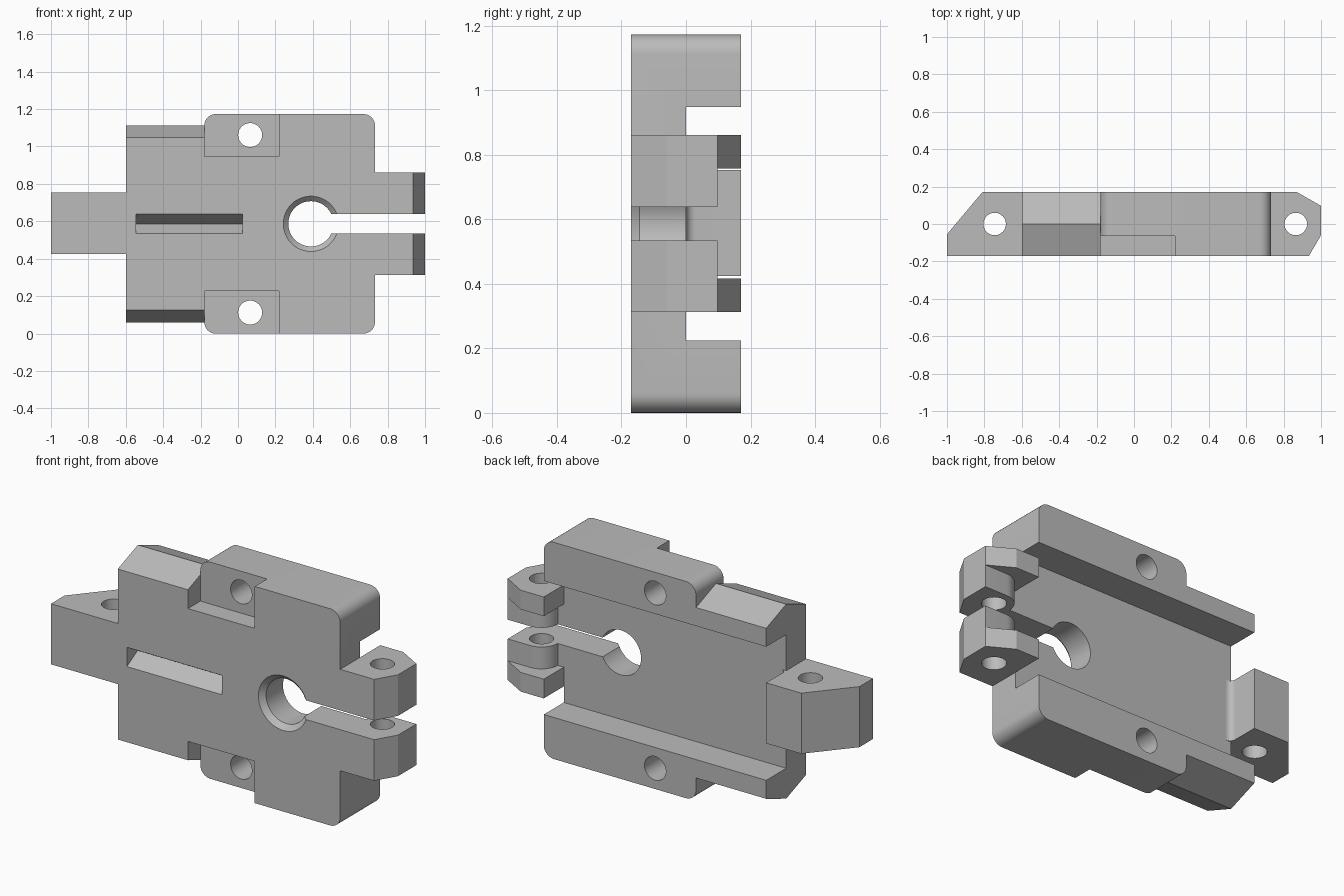
import bpy, bmesh, math
from mathutils import Matrix, Vector

cube = bpy.data.objects.get("Cube")
if cube:
    bpy.data.objects.remove(cube, do_unlink=True)

H = 1.173          # overall height
MID = H / 2
D = 0.171          # half depth

grey = bpy.data.materials.new("plain grey")
grey.use_nodes = True
grey.diffuse_color = (0.5, 0.5, 0.5, 1)
grey.node_tree.nodes["Principled BSDF"].inputs["Base Color"].default_value = (0.5, 0.5, 0.5, 1)


def add_object(name, bm):
    bmesh.ops.recalc_face_normals(bm, faces=bm.faces)
    mesh = bpy.data.meshes.new(name)
    bm.to_mesh(mesh)
    bm.free()
    mesh.materials.append(grey)
    obj = bpy.data.objects.new(name, mesh)
    bpy.context.collection.objects.link(obj)
    return obj


def prism(name, pts, axis, lo, hi):
    """Extrude a 2D outline along the given axis."""
    def place(a, b, t):
        return {"x": (t, a, b), "y": (a, t, b), "z": (a, b, t)}[axis]
    bm = bmesh.new()
    face = bm.faces.new([bm.verts.new(place(a, b, lo)) for a, b in pts])
    new = bmesh.ops.extrude_face_region(bm, geom=[face])["geom"]
    moved = [v for v in new if isinstance(v, bmesh.types.BMVert)]
    bmesh.ops.translate(bm, verts=moved, vec=Vector(place(0, 0, hi - lo)))
    return add_object(name, bm)


def box(name, x, y, z):
    return prism(name, [(x[0], z[0]), (x[1], z[0]), (x[1], z[1]), (x[0], z[1])], "y", *y)


def cone(name, axis, centre, r1, r2, length):
    bm = bmesh.new()
    turn = Matrix.Rotation(-math.pi / 2, 4, "X") if axis == "y" else Matrix()
    bmesh.ops.create_cone(bm, cap_ends=True, segments=48, radius1=r1, radius2=r2,
                          depth=length, matrix=Matrix.Translation(centre) @ turn)
    return add_object(name, bm)


def arc(cx, cy, r, start, end, n=8):
    return [(cx + r * math.cos(math.radians(start + (end - start) * i / n)),
             cy + r * math.sin(math.radians(start + (end - start) * i / n))) for i in range(n + 1)]


def cut(obj, cutters):
    for c in cutters:
        mod = obj.modifiers.new("cut", "BOOLEAN")
        mod.operation, mod.solver, mod.object = "DIFFERENCE", "EXACT", c
    bpy.context.view_layer.update()
    graph = bpy.context.evaluated_depsgraph_get()
    mesh = bpy.data.meshes.new_from_object(obj.evaluated_get(graph))
    obj.modifiers.clear()
    obj.data = mesh


def flip(z):
    """Mirror a height range about the middle."""
    return (H - z[1], H - z[0])


# Cutters: rear channel, clamp slot, round bore with chamfer, V groove
channel = box("channel_cutter", (-1.2, 1.2), (0, 0.4), (0.225, H - 0.225))
slot = box("slot_cutter", (0.4, 1.2), (-0.4, 0.4), (MID - 0.052, MID + 0.052))
bore = cone("bore_cutter", "y", (0.39, 0, MID), 0.121, 0.121, 1)
chamfer = cone("chamfer_cutter", "y", (0.39, -0.17, MID), 0.173, 0.121, 0.052)
groove = prism("groove_cutter", [(-D - 0.01, MID - 0.058), (-D - 0.01, MID + 0.058),
                                 (-D + 0.09, MID)], "x", -0.545, 0.025)
cutters = [channel, slot, bore, chamfer, groove]
for z in [(-0.1, 0.227), flip((-0.1, 0.227))]:
    cutters.append(box("recess_cutter", (-0.3, 0.22), (-0.4, -0.065), z))
for z in (0.112, H - 0.112):
    cutters.append(cone("screw_cutter", "y", (0.065, 0, z), 0.064, 0.064, 1))

# Main body with rounded corners
r, x0, x1 = 0.06, -0.18, 0.732
outline = (arc(x1 - r, r, r, -90, 0) + arc(x1 - r, H - r, r, 0, 90)
           + arc(x0 + r, H - r, r, 90, 180) + arc(x0 + r, r, r, 180, 270))
body = prism("main_body", outline, "y", -D, D)
cut(body, cutters)

# Narrower end with ridged top and bottom
end_profile = [(-D, 0.125), (0, 0.06), (D, 0.125), (D, H - 0.125), (0, H - 0.06), (-D, H - 0.125)]
ridged_end = prism("ridged_end", end_profile, "x", -0.6, x0)
cut(ridged_end, [channel, groove])

# Hinge lug with a small fillet where it meets the plate
lug_pts = ([(-1, -D), (-0.6, -D), (-0.6, 0)] + arc(-0.57, 0.03, 0.03, 270, 180, 6)
           + [(-0.6, D), (-0.81, D), (-1, -0.055)])
lug = prism("hinge_lug", lug_pts, "z", 0.425, H - 0.42)
lug_pin = cone("pin_cutter", "z", (-0.745, 0, MID), 0.06, 0.06, 2)
cut(lug, [lug_pin])

# Clamp arms: full-depth outer cheek and a rounded inner knuckle
front = [(x1, -D), (0.935, -D), (1, -0.06), (1, 0.097)]
cheek_pts = front + [(0.87, D), (x1, D)]
knuckle_pts = front + arc(0.865, 0, 0.097, 90, 180) + [(x1, 0)]
arm_pin = cone("pin_cutter", "z", (0.865, 0, MID), 0.06, 0.06, 2)
arms = []
for side, change in (("lower", lambda z: z), ("upper", flip)):
    for part, pts, z in (("cheek", cheek_pts, (0.312, 0.416)),
                         ("knuckle", knuckle_pts, (0.416, MID - 0.052))):
        arm = prism(f"{side}_arm_{part}", pts, "z", *change(z))
        cut(arm, [arm_pin])
        arms.append(arm)

# Remove the cutters and smooth the curved walls
for c in cutters + [lug_pin, arm_pin]:
    bpy.data.objects.remove(c, do_unlink=True)
bpy.ops.object.select_all(action="DESELECT")
for obj in [body, ridged_end, lug] + arms:
    obj.select_set(True)
bpy.context.view_layer.objects.active = body
bpy.ops.object.shade_smooth_by_angle(angle=math.radians(20))
